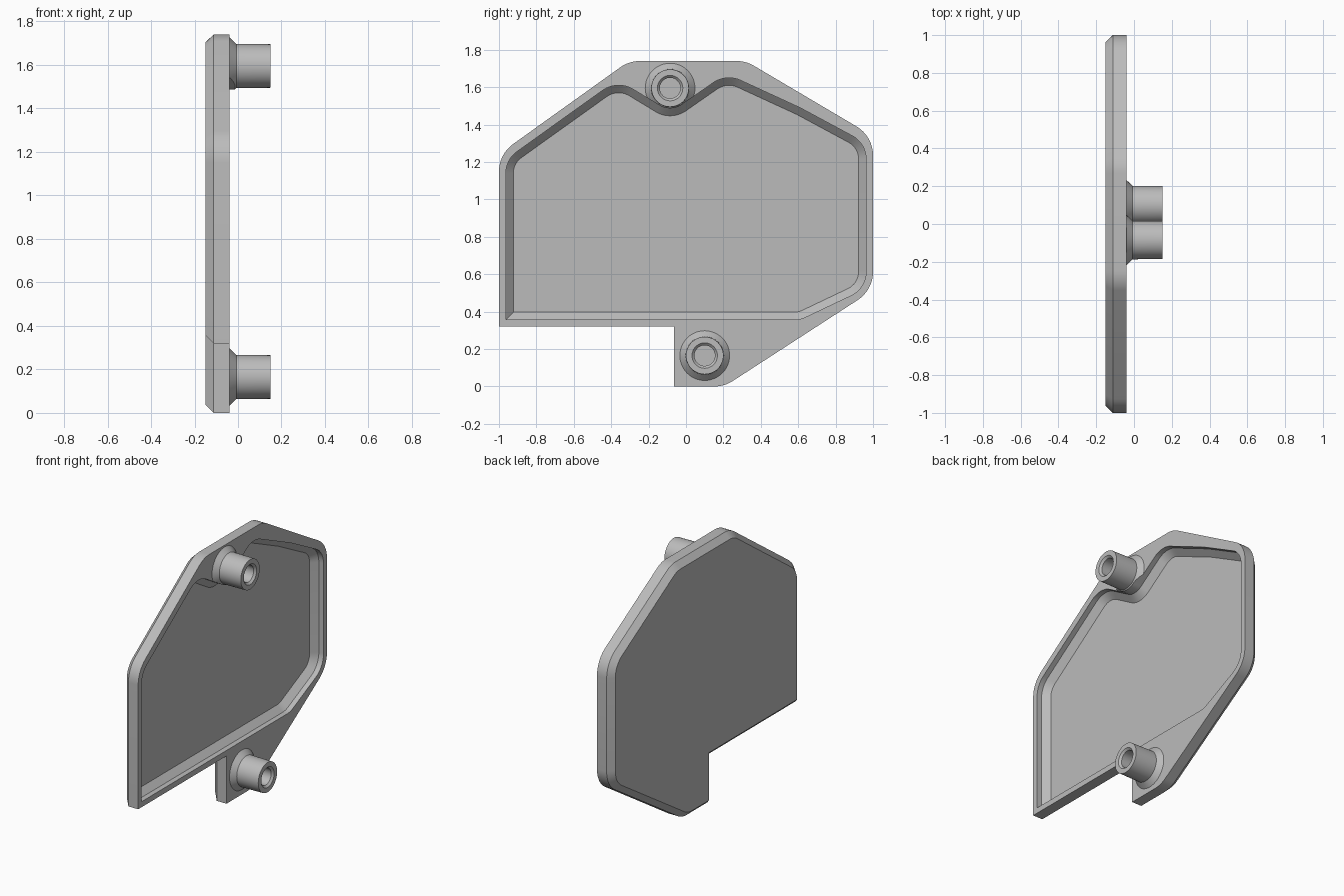
import bpy, bmesh, math
from mathutils import Vector

cube = bpy.data.objects.get("Cube")
if cube:
    bpy.data.objects.remove(cube, do_unlink=True)

grey = bpy.data.materials.new("plain grey")
grey.use_nodes = True
grey.diffuse_color = (0.5, 0.5, 0.5, 1)
grey.node_tree.nodes["Principled BSDF"].inputs["Base Color"].default_value = (0.5, 0.5, 0.5, 1)


def rounded(corners, steps=8):
    """Closed (y, z) outline with each (y, z, radius) corner filleted."""
    out = []
    for i, (y, z, r) in enumerate(corners):
        p = Vector((y, z))
        if r == 0:
            out.append(p)
            continue
        a = (Vector(corners[i - 1][:2]) - p).normalized()
        b = (Vector(corners[(i + 1) % len(corners)][:2]) - p).normalized()
        half = a.angle(b) / 2
        centre = p + (a + b).normalized() * r / math.sin(half)
        start = p + a * r / math.tan(half) - centre
        end = p + b * r / math.tan(half) - centre
        for k in range(steps + 1):
            t = k / steps
            out.append(centre + start.lerp(end, t).normalized() * r)
    return out


def inset(loop, d):
    """Shift a counter-clockwise outline inwards by d with mitred corners."""
    out = []
    for i, p in enumerate(loop):
        a = (p - loop[i - 1]).normalized()
        b = (loop[(i + 1) % len(loop)] - p).normalized()
        na, nb = Vector((-a.y, a.x)), Vector((-b.y, b.x))
        out.append(p + (na + nb) * d / (1 + na.dot(nb)))
    return out


def arc(centre, r, a0, a1, steps=12):
    angles = [math.radians(a0 + (a1 - a0) * k / steps) for k in range(steps + 1)]
    return [(centre[0] + r * math.cos(a), centre[1] + r * math.sin(a), 0) for a in angles]


def loft(name, sections):
    """Closed solid through (x, outline) sections."""
    bm = bmesh.new()
    rings = [[bm.verts.new((x, p[0], p[1])) for p in loop] for x, loop in sections]
    n = len(rings[0])
    for lo, hi in zip(rings, rings[1:]):
        for i in range(n):
            j = (i + 1) % n
            bm.faces.new((lo[i], lo[j], hi[j], hi[i]))
    bm.faces.new(rings[0][::-1])
    bm.faces.new(rings[-1])
    bmesh.ops.recalc_face_normals(bm, faces=bm.faces)
    mesh = bpy.data.meshes.new(name)
    bm.to_mesh(mesh)
    bm.free()
    mesh.materials.append(grey)
    obj = bpy.data.objects.new(name, mesh)
    bpy.context.collection.objects.link(obj)
    return obj


def activate(obj):
    bpy.ops.object.select_all(action="DESELECT")
    obj.select_set(True)
    bpy.context.view_layer.objects.active = obj


def cut(obj, cutter):
    mod = obj.modifiers.new("pocket", "BOOLEAN")
    mod.operation, mod.solver, mod.object = "DIFFERENCE", "EXACT", cutter
    activate(obj)
    bpy.ops.object.modifier_apply(modifier=mod.name)


UPPER, LOWER = (-0.085, 1.595), (0.10, 0.165)
CORNER = 0.18

# Plate with a chamfered back edge
outline = rounded([
    (-1, 0.32, 0), (-0.065, 0.32, 0), (-0.065, 0, 0), (0.205, 0, CORNER),
    (1, 0.515, CORNER), (1, 1.338, CORNER), (0.32, 1.74, CORNER),
    (-0.304, 1.74, CORNER), (-1, 1.242, CORNER)])
plate = loft("cover_plate", [(-0.15, inset(outline, 0.037)), (-0.112, outline), (-0.04, outline)])

# Pocket whose rim curves around the upper boss
rim = rounded(
    [(-0.963, 0.357, 0), (0.61, 0.357, 0.14), (0.963, 0.525, 0.14),
     (0.963, 1.30, 0.14), (0.61, 1.49, 0)]
    + arc((0.23, 1.50), 0.15, 62, 125)
    + arc(UPPER, 0.108, -55, -121.3)
    + arc((-0.36, 1.46), 0.15, 58.7, 125.6)
    + [(-0.963, 1.213, 0.14)])
pocket = loft("pocket_cutter", [(-0.115, inset(rim, 0.04)), (-0.075, rim), (0.05, rim)])
pocket.hide_render = True


# Hollow bosses with a flared foot
def boss(name, centre):
    profile = [(-0.06, 0.133), (-0.04, 0.133), (-0.008, 0.102), (0.15, 0.1),
               (0.15, 0.068), (0.137, 0.055), (-0.02, 0.055)]
    circle = [(math.cos(math.tau * k / 48), math.sin(math.tau * k / 48)) for k in range(48)]
    return loft(name, [(x, [(centre[0] + r * c, centre[1] + r * s) for c, s in circle])
                       for x, r in profile])


upper = boss("upper_boss", UPPER)
lower = boss("lower_boss", LOWER)
cut(plate, pocket)
cut(upper, pocket)
bpy.data.objects.remove(pocket, do_unlink=True)

for part in (plate, upper, lower):
    activate(part)
    bpy.ops.object.shade_smooth_by_angle(angle=math.radians(25))
